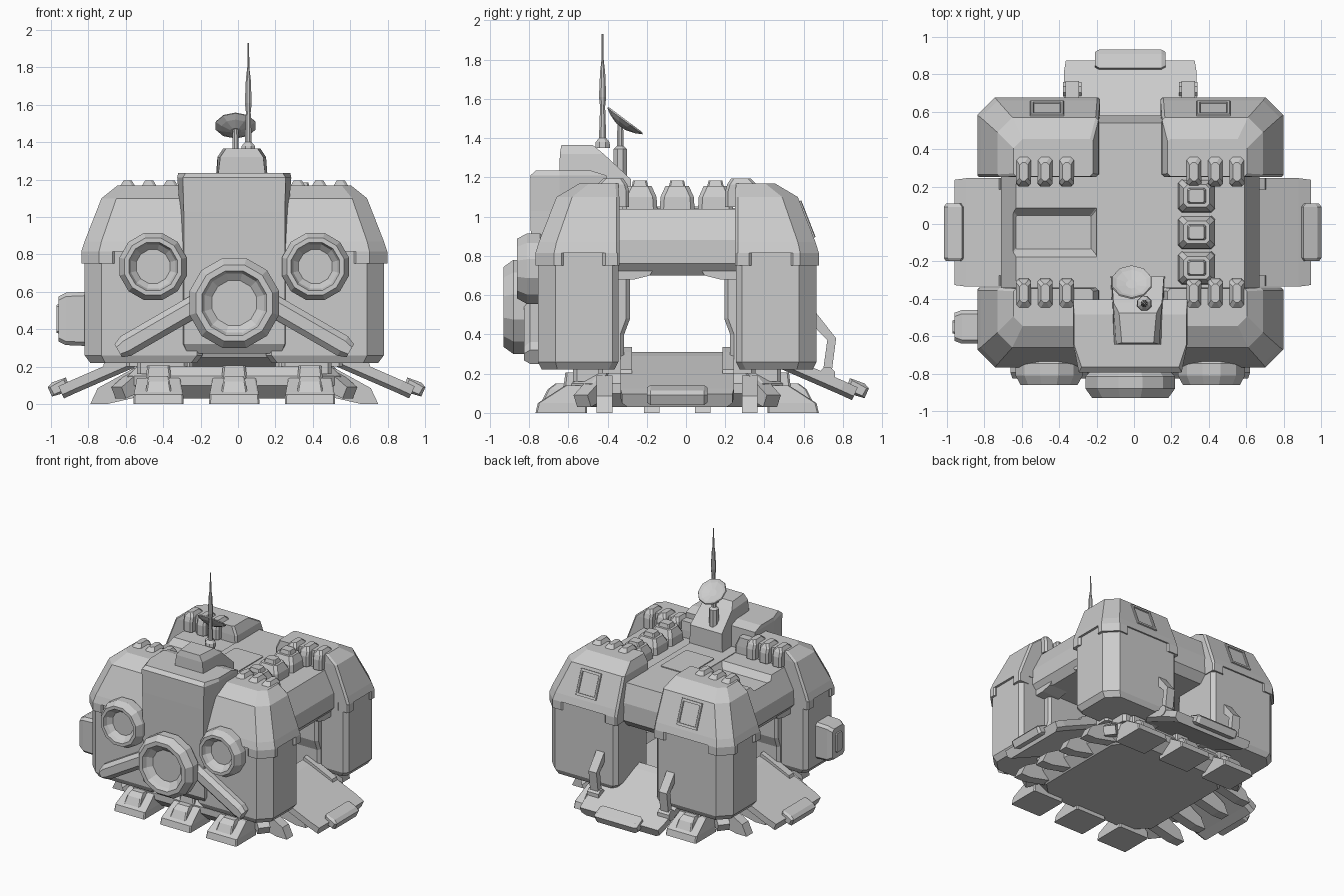
import bpy, bmesh
from math import sin, cos, pi, atan2
from mathutils import Matrix, Vector

C = Matrix.Translation((-0.02, -0.045, 0))   # plan centre of the building


def mir(sx, sy):
    return C @ Matrix.Diagonal((sx, sy, 1, 1))


def turn(deg):
    return C @ Matrix.Rotation(deg * pi / 180, 4, 'Z')


def loft(name, rings, M=C):
    """Closed skin through rings of equal point count."""
    bm = bmesh.new()
    vs = [[bm.verts.new(M @ Vector(p)) for p in r] for r in rings]
    n = len(rings[0])
    for a, b in zip(vs, vs[1:]):
        for i in range(n):
            bm.faces.new((a[i], a[(i + 1) % n], b[(i + 1) % n], b[i]))
    bm.faces.new(vs[0])
    bm.faces.new(vs[-1])
    bmesh.ops.recalc_face_normals(bm, faces=bm.faces)
    me = bpy.data.meshes.new(name)
    bm.to_mesh(me)
    bm.free()
    ob = bpy.data.objects.new(name, me)
    bpy.context.collection.objects.link(ob)
    return ob


def oct_ring(x0, x1, y0, y1, z, c=0.03, ci=None):
    """Rectangle with cut corners; ci is the cut on the inner corners."""
    i = c if ci is None else ci
    return [(x0 + i, y0, z), (x1 - i, y0, z), (x1, y0 + i, z), (x1, y1 - c, z),
            (x1 - c, y1, z), (x0 + i, y1, z), (x0, y1 - i, z), (x0, y0 + i, z)]


def block(name, levels, M=C, c=0.02):
    """levels: (x0, x1, y0, y1, z) from bottom to top."""
    return loft(name, [oct_ring(*l, c) for l in levels], M)


def prism(name, prof, x0, x1, M=C):
    """Profile of (y, z) points extruded along x."""
    return loft(name, [[(x, y, z) for y, z in prof] for x in (x0, x1)], M)


def lathe(name, prof, n, M):
    """Profile of (radius, z) points around local z."""
    return loft(name, [[(r * cos((i + .5) * 2 * pi / n), r * sin((i + .5) * 2 * pi / n), z)
                        for i in range(n)] for r, z in prof], M)


# corner towers
for sx in (-1, 1):
    for sy in (-1, 1):
        M = mir(sx, sy)
        loft("tower_lower", [oct_ring(.20, .77, .32, .69, .22, .08, .03),
                             oct_ring(.17, .80, .30, .71, .26, .09, .03),
                             oct_ring(.17, .80, .30, .71, .84, .09, .03)], M)
        loft("tower_cap", [oct_ring(.163, .818, .295, .722, .815, .095, .015),
                           oct_ring(.163, .80, .295, .705, .87, .09, .015),
                           oct_ring(.17, .71, .295, .615, 1.10, .08, .015),
                           oct_ring(.20, .625, .30, .50, 1.168, .05, .015)], M)
        # corner tabs hanging under the cap
        for x0, x1, y0, y1, c in ((.64, .818, .58, .722, .095), (.163, .27, .62, .722, .015),
                                  (.72, .818, .295, .38, .015)):
            loft("cap_tab", [oct_ring(x0, x1, y0, y1, .75, c, .01),
                             oct_ring(x0, x1, y0, y1, .815, c, .01)], M)
        block("inner_column", [(.22, .58, .27, .40, .2), (.22, .58, .27, .40, .40),
                               (.22, .58, .24, .40, .48), (.22, .58, .24, .40, .75)], M)
        prism("beam_gusset", [(.32, .68), (.22, .68), (.14, .70), (.09, .78), (.32, .78)], .50, .66, M)
        block("tower_seat", [(.25, .52, .33, .53, .16), (.25, .52, .33, .53, .25)], M)
        # roof fins along the inner cap edge
        for x in (.34, .455, .57):
            block("roof_fin", [(x - .04, x + .04, .245, .33, 1.05), (x - .04, x + .04, .245, .415, 1.13),
                               (x - .04, x + .04, .255, .405, 1.165),
                               (x - .022, x + .022, .275, .375, 1.195)], M, .015)
        if sy == 1:
            # hatch frame lying on the sloped back of the cap
            S = M @ Matrix.Translation((.445, .658, .985)) @ Matrix.Rotation(atan2(.09, .23), 4, 'X')
            for x0, x1, z0, z1 in ((-.09, -.07, -.1, .1), (.07, .09, -.1, .1),
                                   (-.09, .09, -.1, -.08), (-.09, .09, .08, .1)):
                block("hatch_frame", [(x0, x1, -.03, .012, z0), (x0, x1, -.03, .012, z1)], S, .004)

# roof arms and their recesses
roof = loft("roof_cross_beam", [oct_ring(-a, a, -.31, .31, z, .01) for a, z in
                                ((.64, .70), (.69, .76), (.69, .88), (.61, 1.04))])
block("roof_long_beam", [(-.18, .18, -.60, .57, .70), (-.18, .18, -.60, .625, .76),
                         (-.18, .18, -.60, .625, .90), (-.18, .18, -.60, .585, 1.045)], c=.01)
cut = block("roof_recess_cutter", [(-.61, -.21, -.09, .09, .99), (-.66, -.17, -.14, .14, 1.05)], c=.005)
cut.hide_render = True
cut.hide_viewport = True
mod = roof.modifiers.new("recess", 'BOOLEAN')
mod.operation = 'DIFFERENCE'
mod.object = cut
block("roof_plate", [(-.125, .125, -.11, .22, 1.03), (-.125, .125, -.11, .22, 1.052)], c=.01)
for y in (.195, 0.0, -.19):
    block("roof_vent", [(.255, .455, y - .09, y + .09, 1.02), (.26, .45, y - .085, y + .085, 1.10),
                        (.285, .425, y - .06, y + .06, 1.155)])
    block("vent_cap", [(.30, .41, y - .045, y + .045, 1.14), (.315, .395, y - .035, y + .035, 1.185)], c=.008)

# closed front wall and raised centre panel
block("front_wall", [(-.5, .5, -.66, -.35, .25), (-.5, .5, -.69, -.35, .32), (-.5, .5, -.69, -.35, .84)])
loft("front_panel", [[(-wb, yb, z), (wb, yb, z), (wb, ym, z), (wf, yf, z), (-wf, yf, z), (-wb, ym, z)]
                     for wb, yb, ym, wf, yf, z in
                     ((.27, -.36, -.6, .25, -.70, .27), (.29, -.36, -.6, .27, -.735, .32),
                      (.29, -.36, -.6, .27, -.748, 1.03), (.305, -.36, -.6, .275, -.748, 1.21),
                      (.30, -.44, -.6, .26, -.72, 1.235))])

# round front ports
for x, z, R, y in ((0, .54, .248, -.885), (-.434, .735, .186, -.815), (.434, .735, .186, -.815)):
    P = C @ Matrix.Translation((x, y, z)) @ Matrix.Rotation(pi / 2, 4, 'X')
    lathe("front_port", [(R * .85, -.2), (R * .9, -.14), (R, -.115), (R, -.05), (R * .85, 0),
                         (R * .72, 0), (R * .66, -.03), (R * .5, -.06)], 12, P)

# braces from the centre port down to the towers
for s in (-1, 1):
    rings = []
    for a, z, dx, dz in ((.20, .53, .028, .052), (.58, .31, .028, .052), (.62, .285, .02, .035)):
        rings.append([(a + k * dx, y, z + k * dz) for k, y in
                      ((-1, -.68), (1, -.68), (1, -.75), (.5, -.78), (-.5, -.78), (-1, -.75))])
    loft("front_brace", rings, mir(s, 1))

# side equipment box
B = C @ Matrix.Translation((-.78, -.505, .455)) @ Matrix.Rotation(-pi / 2, 4, 'Y')
block("side_box", [(-.145, .145, -.09, .09, 0), (-.14, .14, -.09, .09, .12), (-.12, .12, -.075, .075, .16)], B)
block("side_box_plate", [(-.08, .08, -.04, .04, .15), (-.075, .075, -.035, .035, .17)], B, .01)

# turret with antenna and dish
loft("turret", [[(-w, y, z), (w, y, z), (wf, y2, z), (-wf, y2, z)] for w, wf, y, y2, z in
                ((.145, .13, -.235, -.60, 1.03), (.14, .13, -.235, -.60, 1.19), (.13, .115, -.375, -.598, 1.32),
                 (.10, .085, -.43, -.59, 1.365))], C @ Matrix.Translation((.04, 0, 0)))
lathe("antenna", [(.042, 1.35), (.038, 1.38), (.02, 1.40), (.014, 1.56), (.020, 1.61), (.014, 1.74),
                  (.006, 1.80), (.005, 1.93)], 8, Matrix.Translation((.055, -.425, 0)))
lathe("dish_post", [(.036, 1.15), (.036, 1.345), (.018, 1.36), (.016, 1.47)], 8,
      Matrix.Translation((-.013, -.335, 0)))
D = Matrix.Translation((-.013, -.312, 1.487)) @ Matrix.Rotation(-.645, 4, 'X')
lathe("dish", [(.03, -.035), (.08, -.018), (.112, .0), (.108, .008), (.085, -.002), (.03, -.015)], 10, D)

# base plate
block("base", [(-.50, .50, -.50, .50, .03), (-.57, .57, -.57, .57, .10), (-.57, .57, -.57, .57, .15),
               (-.52, .52, -.53, .53, .20)], c=.13)

# wide feet front and back, narrow ribs on the sides
for ang in (0, 180):
    for x in (-.405, 0, .405):
        M = turn(ang) @ Matrix.Translation((x, 0, 0))
        block("foot", [(-.135, .135, .46, .722, 0), (-.132, .132, .46, .71, .05), (-.115, .115, .46, .57, .14)],
              M, .008)
        block("foot_pad", [(-.07, .07, .55, .69, .06), (-.06, .06, .55, .66, .12), (-.05, .05, .55, .62, .15)],
              M, .008)
        block("foot_clamp", [(-.07, .07, .44, .58, .12), (-.06, .06, .44, .57, .205)], M, .01)
for ang in (90, -90):
    for y in (-.37, -.13, .13, .37):
        prism("side_rib", [(.42, .18), (.54, .19), (.73, .085), (.77, 0), (.68, 0), (.46, .05)],
              y - .04, y + .04, turn(ang))
# splayed corner legs
for sx in (-1, 1):
    for sy in (-1, 1):
        prism("corner_leg", [(.52, .12), (.52, .20), (.64, .20), (.80, .09), (.77, .03)], -.045, .045,
              mir(sx, sy) @ Matrix.Rotation(-52 * pi / 180, 4, 'Z'))

# entry ramps on three sides (local +y points outwards)
for name, ang, w, r, z in (("back_ramp", 0, .355, -.045, .035), ("left_ramp", 90, .29, -.025, 0),
                           ("right_ramp", -90, .29, 0, 0)):
    M = turn(ang) @ Matrix.Translation((0, r, z))
    rings = []
    for y, h, k in ((.46, .31, 1), (.52, .29, 1), (.90, .125, 1), (.965, .095, .97)):
        rings.append([(-w * k, y, h), (w * k, y, h), (w * k, y - .02, h - .045),
                      (w * k * .9, y - .03, h - .065), (-w * k * .9, y - .03, h - .065), (-w * k, y - .02, h - .045)])
    loft(name, rings, M)
    for s in (-1, 1):
        prism(name + "_rail", [(.46, .29), (.47, .335), (.53, .31), (.72, .222), (.73, .19)],
              s * w, s * (w - .06), M)
    # rounded lip at the ramp end
    loft(name + "_lip", [[(x, y, h) for y, h in ((.91 + i, .10), (.925 + i, .142 - i), (1.0 - i, .115 - i),
                                                 (1.022 - i, .09), (1.0 - i, .04 + i), (.93 + i, .06 + i))]
                         for x, i in ((-w * .53, .012), (-w * .47, 0), (w * .47, 0), (w * .53, .012))], M)

# lifting arms and hinges of the back ramp
for s in (-1, 1):
    prism("ramp_arm", [(.66, .56), (.70, .52), (.81, .38), (.785, .19), (.74, .19), (.765, .37), (.66, .48)],
          .275, .345, mir(s, 1))
    H = mir(s, 1) @ Matrix.Translation((.26, .765, .195)) @ Matrix.Rotation(pi / 2, 4, 'Y')
    lathe("arm_hinge", [(.042, 0), (.042, .10)], 8, H)
